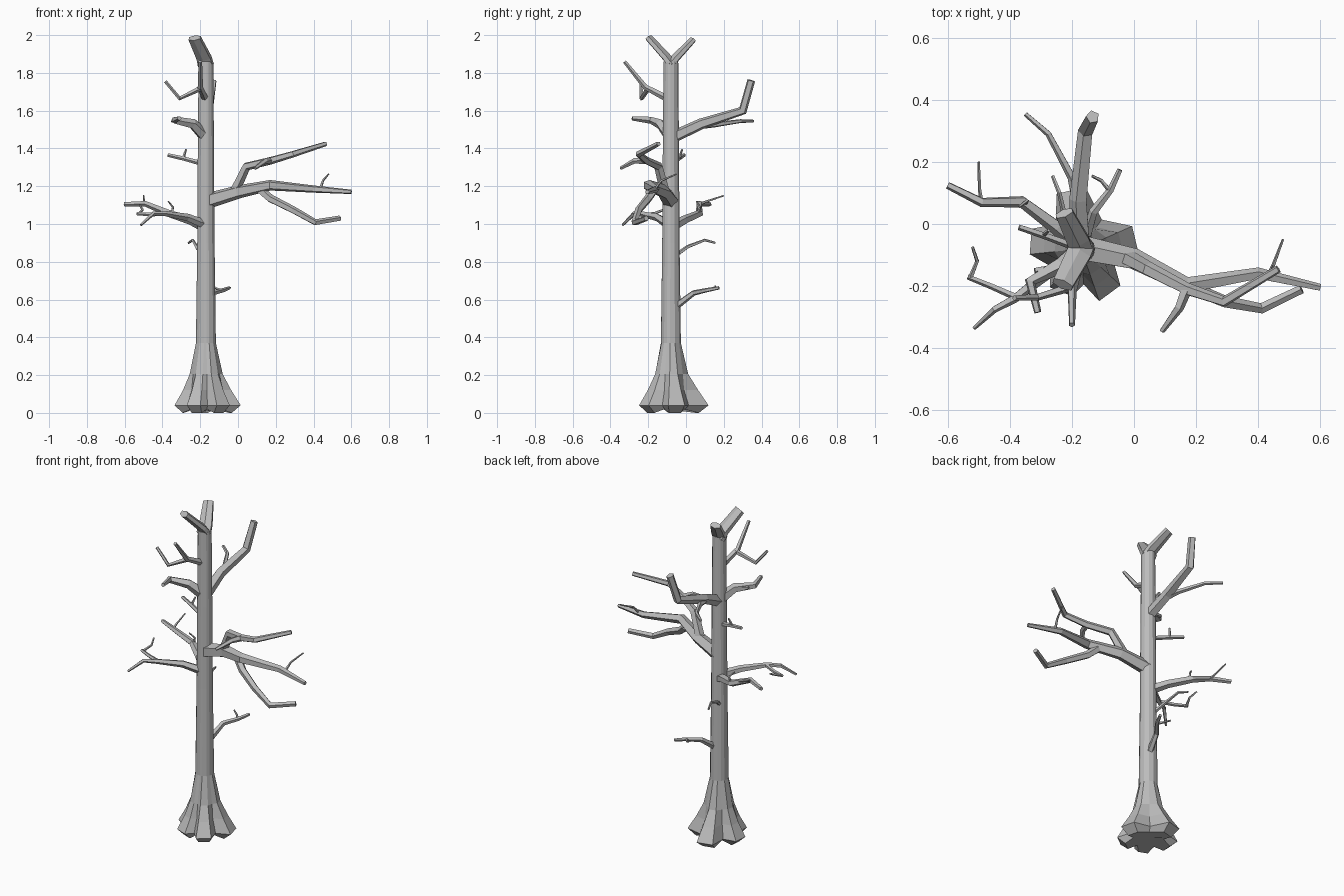
import bpy, bmesh, math
from mathutils import Vector

bark = bpy.data.materials.new("grey_bark")
bark.diffuse_color = (0.5, 0.5, 0.5, 1)


def finish(name, bm):
    bmesh.ops.recalc_face_normals(bm, faces=bm.faces)
    me = bpy.data.meshes.new(name)
    bm.to_mesh(me)
    bm.free()
    me.materials.append(bark)
    ob = bpy.data.objects.new(name, me)
    bpy.context.collection.objects.link(ob)
    return ob


def skin(name, rings):
    """Bridge equal rings of points and cap both ends."""
    bm = bmesh.new()
    vs = [[bm.verts.new(p) for p in ring] for ring in rings]
    n = len(vs[0])
    for a, b in zip(vs, vs[1:]):
        for i in range(n):
            j = (i + 1) % n
            bm.faces.new((a[i], a[j], b[j], b[i]))
    bm.faces.new(vs[0][::-1])
    bm.faces.new(vs[-1])
    return finish(name, bm)


def grow(name, r0, r1, *pts, wide=1.0, sides=5):
    """Tapered, faceted limb swept along a path."""
    pts = [Vector(p) for p in pts]
    dirs = [(b - a).normalized() for a, b in zip(pts, pts[1:])]
    total = sum((b - a).length for a, b in zip(pts, pts[1:]))
    u, prev, run, rings = None, None, 0.0, []
    for k, p in enumerate(pts):
        t = (dirs[max(k - 1, 0)] + dirs[min(k, len(dirs) - 1)]).normalized()
        if u is None:
            u = t.cross(Vector((0, 0, 1)))
            u = u.normalized() if u.length > 0.05 else Vector((1, 0, 0))
        else:
            u = prev.rotation_difference(t) @ u
            run += (p - pts[k - 1]).length
        prev = t
        v = t.cross(u).normalized()
        r = r0 + (r1 - r0) * run / total
        rings.append([p + u * (r * wide * math.cos(a)) + v * (r * math.sin(a))
                      for a in (math.tau * (i + 0.5) / sides for i in range(sides))])
    return skin(name, rings)


# Trunk: straight column flaring into blunt root lobes (angle, reach)
CX, CY = -0.17, -0.08
lobes = [(10, .185), (100, .2), (172, .172), (245, .16), (303, .178)]
roots = []
for i, (a, reach) in enumerate(lobes):
    nxt = lobes[(i + 1) % 5][0] + (360 if i == 4 else 0)
    roots += [(a - 14, reach, True), (a + 14, reach * .97, True),
              ((a + nxt) / 2, .115, False)]
# (height, share of root reach, plain radius)
levels = [(0.0, .74, 0), (0.04, 1, 0), (0.12, .7, 0.005), (0.205, .17, .058),
          (0.37, 0, .053), (0.9, 0, .046), (1.4, 0, .043), (1.86, 0, .039)]
rings = []
for z, share, plain in levels:
    ring = []
    for a, reach, lobe in roots:
        r = reach * share + plain
        h = z + (0.02 if z < 0.02 and not lobe else 0)
        ring.append((CX + r * math.cos(math.radians(a)),
                     CY + r * math.sin(math.radians(a)), h))
    rings.append(ring)
skin("trunk", rings)

# Forked top
grow("top_fork_front", .025, .02, (-.17, -.07, 1.84), (-.18, -.1, 1.88),
     (-.23, -.195, 1.985), wide=1.9, sides=6)
grow("top_fork_back", .025, .018, (-.17, -.09, 1.84), (-.18, -.055, 1.88),
     (-.225, .035, 1.975), wide=1.8, sides=6)

# Large right bough with its offshoots
grow("right_bough", .044, .012, (-.17, -.08, 1.12), (0, -.115, 1.17),
     (.17, -.2, 1.205), (.4, -.16, 1.185), (.6, -.205, 1.17))
grow("right_bough_twig", .008, .004, (.435, -.165, 1.185),
     (.45, -.13, 1.23), (.48, -.05, 1.265))
grow("right_bough_upper", .028, .013, (-.02, -.11, 1.17), (.045, -.145, 1.305),
     (.17, -.21, 1.335), (.29, -.25, 1.37), (.465, -.145, 1.425))
grow("right_bough_upper_fork", .02, .009, (.17, -.205, 1.335),
     (.145, -.27, 1.335), (.09, -.345, 1.295))
grow("right_bough_lower", .024, .015, (.12, -.17, 1.18), (.17, -.2, 1.135),
     (.29, -.25, 1.075), (.41, -.272, 1.008), (.54, -.21, 1.03))

# Left rear branch
grow("left_rear_branch", .028, .012, (-.17, -.08, .98), (-.25, -.01, 1.02),
     (-.36, .072, 1.055), (-.49, .07, 1.108), (-.6, .125, 1.105))
grow("left_rear_twig", .007, .004, (-.49, .07, 1.105),
     (-.497, .11, 1.12), (-.5, .2, 1.15))
grow("left_rear_spur", .008, .004, (-.35, .065, 1.055),
     (-.345, .075, 1.09), (-.37, .055, 1.12))

# Left front branch
grow("left_front_branch", .026, .007, (-.17, -.09, .995), (-.27, -.15, 1.035),
     (-.385, -.24, 1.055), (-.45, -.275, 1.055), (-.515, -.335, .995))
grow("left_front_fork", .012, .009, (-.38, -.235, 1.055),
     (-.46, -.2, 1.05), (-.535, -.17, 1.055))
grow("left_front_twig", .008, .005, (-.525, -.17, 1.055),
     (-.505, -.12, 1.075), (-.52, -.075, 1.1))

# Upper left branches
grow("upper_left_branch", .036, .012, (-.17, -.08, 1.46), (-.24, -.135, 1.53),
     (-.335, -.185, 1.55), (-.31, -.285, 1.56))
grow("upper_left_spur", .014, .01, (-.25, -.14, 1.53), (-.32, -.15, 1.545))
grow("small_left_branch", .014, .01, (-.17, -.08, 1.315),
     (-.28, -.04, 1.345), (-.37, -.01, 1.365))
grow("small_left_twig", .009, .005, (-.29, -.035, 1.345),
     (-.285, -.03, 1.365), (-.275, -.02, 1.395))

# High front branch
grow("high_front_branch", .02, .01, (-.17, -.08, 1.655),
     (-.2, -.215, 1.725), (-.2, -.325, 1.86))
grow("high_front_fork", .015, .009, (-.195, -.2, 1.72),
     (-.31, -.235, 1.665), (-.385, -.238, 1.755))

# High back branch and its fork
grow("high_back_branch", .034, .022, (-.17, -.08, 1.455), (-.178, .08, 1.53),
     (-.155, .3, 1.6), (-.133, .345, 1.76))
grow("high_back_fork", .017, .008, (-.178, .05, 1.515), (-.2, .15, 1.525),
     (-.275, .29, 1.545), (-.35, .355, 1.545))

# Low back branches
grow("low_back_branch", .012, .006, (-.185, -.06, .83), (-.22, .01, .88),
     (-.24, .1, .915), (-.262, .155, .9))
grow("lowest_branch", .02, .009, (-.16, -.06, .56), (-.13, .04, .635),
     (-.075, .11, .65), (-.045, .175, .662))
grow("lowest_twig", .008, .005, (-.08, .11, .65), (-.105, .14, .655),
     (-.135, .155, .67))
